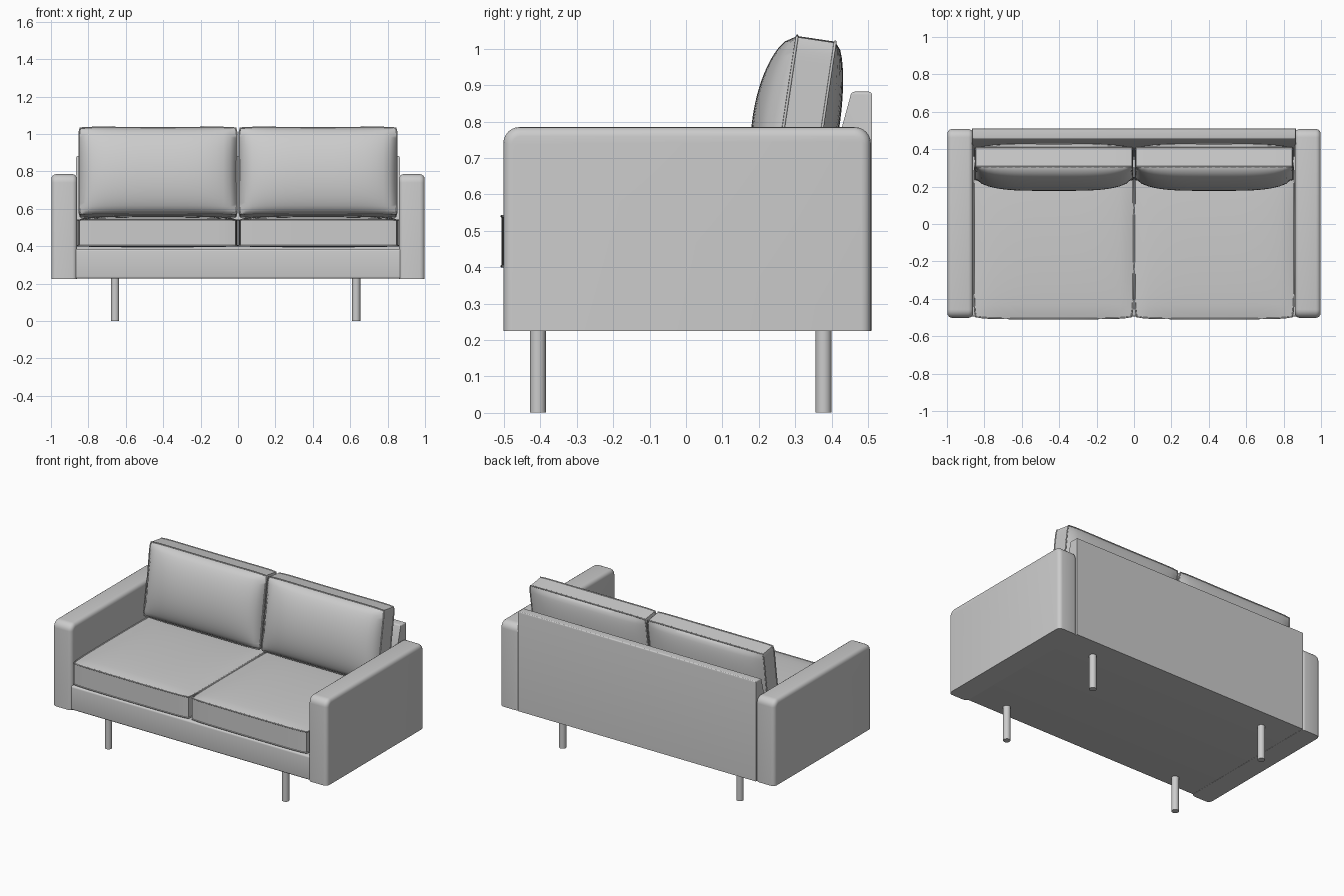
import bpy, bmesh
from math import radians, sin, cos, pi
from mathutils import Matrix, Vector

cube = bpy.data.objects.get("Cube")
if cube:
    bpy.data.objects.remove(cube, do_unlink=True)

grey = bpy.data.materials.new("plain grey")
grey.use_nodes = True
grey.diffuse_color = (0.6, 0.6, 0.6, 1)
grey.node_tree.nodes["Principled BSDF"].inputs["Base Color"].default_value = (0.6, 0.6, 0.6, 1)


def finish(name, bm, angle=40):
    """Turn a bmesh into a named, smooth shaded object."""
    bmesh.ops.recalc_face_normals(bm, faces=bm.faces)
    mesh = bpy.data.meshes.new(name)
    bm.to_mesh(mesh)
    bm.free()
    mesh.materials.append(grey)
    ob = bpy.data.objects.new(name, mesh)
    bpy.context.collection.objects.link(ob)
    bpy.ops.object.select_all(action="DESELECT")
    ob.select_set(True)
    bpy.context.view_layer.objects.active = ob
    bpy.ops.object.shade_smooth_by_angle(angle=radians(angle))
    return ob


def side_profile(name, points, x0, x1, bevel, keep):
    """Extrude a (y, z) outline along x and round the edges chosen by keep."""
    bm = bmesh.new()
    face = bm.faces.new([bm.verts.new((x0, y, z)) for y, z in points])
    out = bmesh.ops.extrude_face_region(bm, geom=[face])
    moved = [v for v in out["geom"] if isinstance(v, bmesh.types.BMVert)]
    bmesh.ops.translate(bm, verts=moved, vec=(x1 - x0, 0, 0))
    edges = [e for e in bm.edges if keep(e)]
    bmesh.ops.bevel(bm, geom=edges, offset=bevel, segments=4, profile=0.5, affect="EDGES")
    return finish(name, bm)


def cushion(name, half, top, bottom, pinch, matrix):
    """Box cushion: puffed top and bottom panels, flat band and piped seams."""
    hx, hy, hz = half

    def outline(u, v):
        corner = 1 - 0.018 * abs(u * v) ** 10
        return (hx * u * corner * (1 - pinch * (1 - v * v)),
                hy * v * corner * (1 - pinch * (1 - u * u)))

    def place(co):
        u, v, w = co
        x, y = outline(u, v)
        puff = (max(0, 1 - u ** 4) * max(0, 1 - v * v)) ** 0.55
        return Vector((x, y, hz * w + (top * puff if w > 0 else -bottom * puff) * abs(w)))

    bm = bmesh.new()
    bmesh.ops.create_cube(bm, size=2)
    bmesh.ops.subdivide_edges(bm, edges=bm.edges[:], cuts=23, use_grid_fill=True)
    for v in bm.verts:
        v.co = place(v.co)
    bm.transform(matrix)
    finish(name, bm, 50)

    # piping along both seams
    for side, w in (("upper", 1), ("lower", -1)):
        curve = bpy.data.curves.new(name + "_" + side + "_piping", "CURVE")
        curve.dimensions = "3D"
        curve.bevel_depth = 0.004
        curve.bevel_resolution = 1
        curve.materials.append(grey)
        steps = [-1 + i / 10 for i in range(20)]
        ring = [(t, -1) for t in steps] + [(1, t) for t in steps]
        ring += [(-t, 1) for t in steps] + [(-1, -t) for t in steps]
        line = curve.splines.new("POLY")
        line.points.add(len(ring) - 1)
        line.use_cyclic_u = True
        for p, (u, v) in zip(line.points, ring):
            p.co = (*(matrix @ place((u, v, w))), 1)
        ob = bpy.data.objects.new(curve.name, curve)
        bpy.context.collection.objects.link(ob)


# Arm outline with rounded upper corners
R = 0.045
arc = [i * pi / 12 for i in range(7)]
arm = [(-0.502, 0.225), (0.508, 0.225)]
arm += [(0.508 - R + R * cos(a), 0.785 - R + R * sin(a)) for a in arc]
arm += [(-0.502 + R - R * sin(a), 0.785 - R + R * cos(a)) for a in arc]


def arm_rim(e):
    a, b = e.verts
    return abs(a.co.x - b.co.x) < 1e-4 and max(a.co.z, b.co.z) > 0.3


for side, s in (("left", 1), ("right", -1)):
    side_profile(side + "_arm", arm, s * 0.86, s * 0.998, 0.026, arm_rim)

# Base frame under the cushions
base = [(-0.495, 0.226), (0.48, 0.226), (0.48, 0.385), (-0.495, 0.385)]
side_profile("base_frame", base, -0.865, 0.865, 0.012,
             lambda e: all(v.co.y < 0 for v in e.verts) and abs(e.verts[0].co.x - e.verts[1].co.x) > 1)

# Sloped backrest panel
back = [(0.38, 0.226), (0.511, 0.226), (0.511, 0.882), (0.455, 0.882), (0.43, 0.79), (0.36, 0.5)]
side_profile("backrest", back, -0.865, 0.865, 0.008,
             lambda e: all(v.co.z > 0.85 for v in e.verts))

# Seat and back cushions
lean = Matrix.Rotation(radians(90 - 8.5), 4, "X")
for side, s in (("left", 1), ("right", -1)):
    cushion(side + "_seat_cushion", (0.424, 0.425, 0.069), 0.024, 0.008, -0.008,
            Matrix.Translation((s * 0.43, -0.078, 0.471)))
    cushion(side + "_back_cushion", (0.424, 0.236, 0.053), 0.088, 0.046, 0.008,
            Matrix.Translation((s * 0.428, 0.323, 0.795)) @ lean)

# Round legs
for end, y in (("front", -0.407), ("back", 0.378)):
    for side, x in (("left", 0.632), ("right", -0.657)):
        bm = bmesh.new()
        bmesh.ops.create_cone(bm, cap_ends=True, segments=24, radius1=0.022, radius2=0.022, depth=0.23,
                              matrix=Matrix.Translation((x, y, 0.115)))
        finish(end + "_" + side + "_leg", bm)
